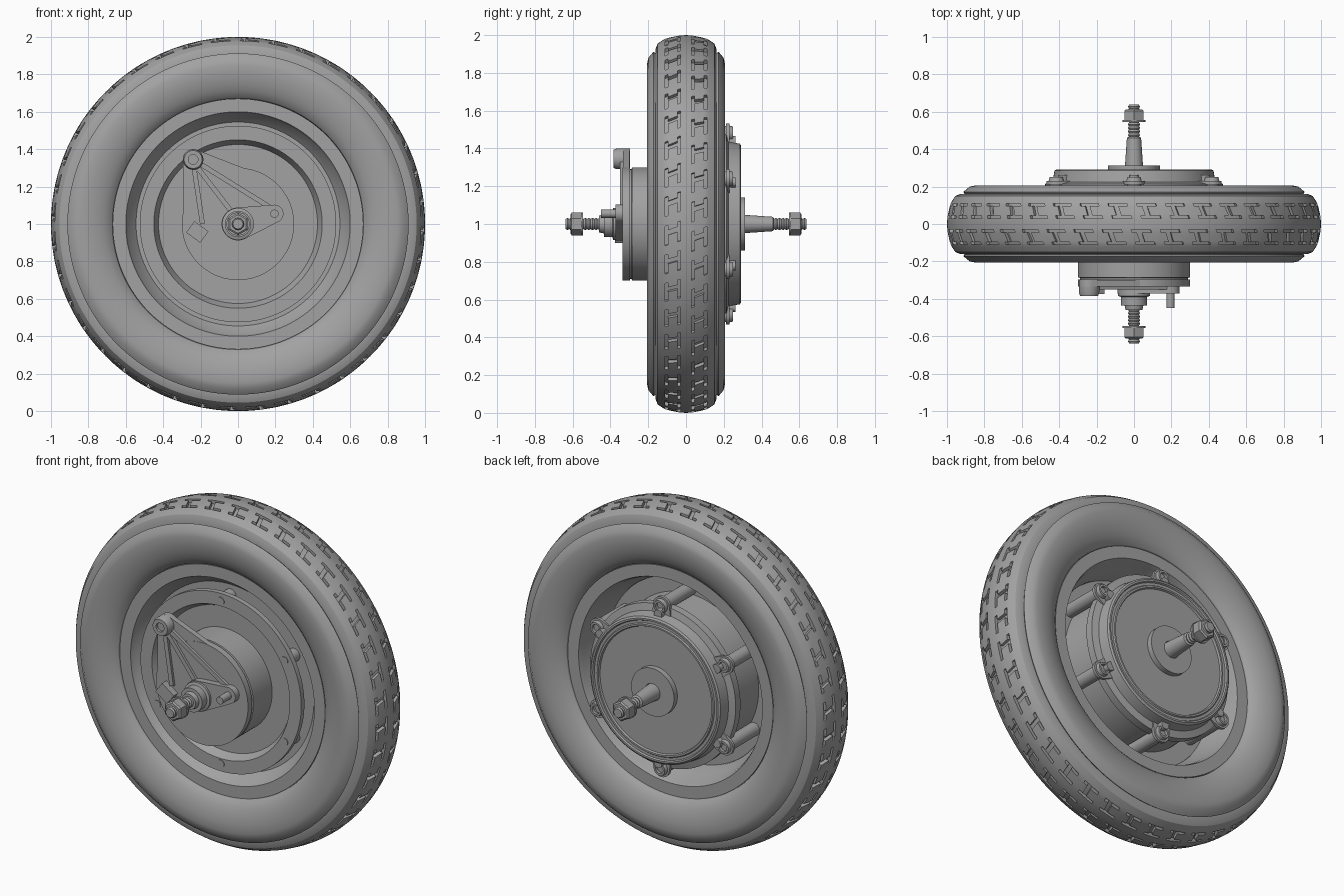
import bpy, bmesh
from math import sin, cos, pi, radians
from mathutils import Vector

if "Cube" in bpy.data.objects:
    bpy.data.objects.remove(bpy.data.objects["Cube"], do_unlink=True)

grey = bpy.data.materials.new("mid grey")
grey.use_nodes = True
colour = (0.36, 0.36, 0.36, 1)
grey.diffuse_color = colour
grey.node_tree.nodes["Principled BSDF"].inputs["Base Color"].default_value = colour
AXIS = 1.0  # height of the wheel axis


def finish(bm, name, angle=30):
    bmesh.ops.recalc_face_normals(bm, faces=bm.faces)
    mesh = bpy.data.meshes.new(name)
    bm.to_mesh(mesh)
    bm.free()
    mesh.materials.append(grey)
    ob = bpy.data.objects.new(name, mesh)
    bpy.context.collection.objects.link(ob)
    bpy.ops.object.select_all(action='DESELECT')
    ob.select_set(True)
    bpy.context.view_layer.objects.active = ob
    bpy.ops.object.shade_smooth_by_angle(angle=radians(angle))
    return ob


def revolve(bm, profile, n, x=0, z=0, closed=False, turn=0, skew=None):
    """Spin (radius, y) points about the y direction; returns rows of faces."""
    rings = []
    for r, y in profile:
        if r == 0:
            rings.append([bm.verts.new((x, y, AXIS + z))] * n)
            continue
        s = skew(y) if skew else 0
        rings.append([bm.verts.new((x + r * cos(2 * pi * i / n + turn + s), y,
                                    AXIS + z + r * sin(2 * pi * i / n + turn + s)))
                      for i in range(n)])
    pairs = list(zip(rings, rings[1:])) + ([(rings[-1], rings[0])] if closed else [])
    rows = []
    for a, b in pairs:
        row = []
        for i in range(n):
            j = (i + 1) % n
            quad = list(dict.fromkeys((a[i], a[j], b[j], b[i])))
            row.append(bm.faces.new(quad))
        rows.append(row)
    return rows


def lathe(name, profile, n=96, **kw):
    bm = bmesh.new()
    revolve(bm, profile, n, **kw)
    return finish(bm, name)


def cylinder(name, r, y0, y1, n=32, **kw):
    return lathe(name, [(0, y0), (r, y0), (r, y1), (0, y1)], n, **kw)


def plate(name, discs, y0, y1):
    """Flat plate wrapped round several discs given as (x, z, radius)."""
    bm = bmesh.new()
    for x, z, r in discs:
        for i in range(64):
            a = 2 * pi * i / 64
            for y in (y0, y1):
                bm.verts.new((x + r * cos(a), y, AXIS + z + r * sin(a)))
    res = bmesh.ops.convex_hull(bm, input=bm.verts)
    loose = {v for v in res["geom_interior"] + res["geom_unused"]
             if isinstance(v, bmesh.types.BMVert)}
    bmesh.ops.delete(bm, geom=list(loose), context='VERTS')
    bmesh.ops.dissolve_limit(bm, angle_limit=0.01, verts=bm.verts, edges=bm.edges)
    return finish(bm, name)


def beam(name, a, b, width, y0, y1):
    a, b = Vector(a), Vector(b)
    side = Vector((-(b - a).y, (b - a).x)).normalized() * width / 2
    bm = bmesh.new()
    for p in (a + side, a - side, b + side, b - side):
        for y in (y0, y1):
            bm.verts.new((p.x, y, AXIS + p.y))
    bmesh.ops.convex_hull(bm, input=bm.verts)
    return finish(bm, name)


# Tyre: one closed section, with H-shaped grooves sunk into the tread
PERIOD, BLOCKS = 6, 40
crown = [(0.955, 0.15), (0.972, 0.125), (0.98, 0.11), (0.985, 0.095),
         (0.996, 0.045), (0.998, 0.03)]
wall = [(0.67, 0.13), (0.675, 0.15), (0.69, 0.165), (0.715, 0.18), (0.75, 0.194),
        (0.8, 0.205), (0.85, 0.206), (0.88, 0.199), (0.912, 0.172), (0.905, 0.162),
        (0.93, 0.16)]
half = wall + crown
section = half + [(1.0, 0)] + [(r, -y) for r, y in reversed(half)]
bm = bmesh.new()
rows = revolve(bm, section, PERIOD * BLOCKS, closed=True,
               skew=lambda y: max(-0.16, min(0.16, y)) * 0.35)
grooves = []
for k, row in enumerate(rows):
    c = k - len(wall)
    if 0 <= c < 12:
        lane = min(c, 11 - c)        # mirrored across the crown
        shift = 0 if c < 6 else 3    # the two sides are staggered
        for i, f in enumerate(row):
            step = (i + shift) % PERIOD
            if (lane in (2, 4) and step < 4) or (lane == 3 and step == 2):
                grooves.append(f)
res = bmesh.ops.extrude_face_region(bm, geom=grooves)
bmesh.ops.delete(bm, geom=grooves, context='FACES_ONLY')
for v in res["geom"]:
    if isinstance(v, bmesh.types.BMVert):
        v.co += Vector((-v.co.x, 0, AXIS - v.co.z)).normalized() * 0.02
finish(bm, "tyre", 28)

# Rim with a lip on each side and a sloping inner barrel
lathe("rim", [(0.67, -0.13), (0.67, -0.145), (0.6, -0.145), (0.59, -0.12), (0.545, -0.07),
              (0.545, -0.02), (0.57, 0.03), (0.59, 0.12), (0.6, 0.145), (0.67, 0.145),
              (0.67, 0.13)], 128, closed=True)
# Web closing the gap between the rim barrel and the hub
lathe("rim_web", [(0.42, -0.07), (0.56, -0.07), (0.56, -0.04), (0.42, -0.04)], closed=True)

# Hub shell: recessed front flange, barrel and stepped back cover
lathe("hub_shell", [(0, -0.11), (0.425, -0.11), (0.45, -0.16), (0.525, -0.16), (0.525, -0.13),
                    (0.45, -0.125), (0.44, 0.15), (0.475, 0.17), (0.475, 0.215), (0.435, 0.225),
                    (0.425, 0.285), (0.415, 0.292), (0.405, 0.292), (0.4, 0.283), (0.385, 0.283),
                    (0.38, 0.29), (0.37, 0.29), (0.365, 0.28), (0, 0.28)], 128)
lathe("back_boss", [(0.14, 0.27), (0.14, 0.312), (0.05, 0.312), (0.05, 0.27)], 64)

# Six bolt posts with back lugs and front bolt heads
for i in range(6):
    a = radians(30 + 60 * i)
    x, z = 0.48 * cos(a), 0.48 * sin(a)
    cylinder("bolt_post", 0.038, -0.13, 0.215, 24, x=x, z=z)
    plate("back_lug", [(x, z, 0.052), (x * 0.88, z * 0.88, 0.06)], 0.212, 0.23)
    lathe("lug_socket", [(0.042, 0.225), (0.036, 0.25), (0.024, 0.25), (0.024, 0.232),
                         (0, 0.232)], 24, x=x, z=z)
    plate("lug_rib", [(x * 0.92, z * 0.92, 0.025), (x * 0.85, z * 0.85, 0.025)], 0.225, 0.262)
    cylinder("front_bolt", 0.023, -0.164, -0.15, 24, x=x, z=z)

# Brake drum, backing plate and pivot ear
lathe("brake_drum", [(0.3, -0.1), (0.3, -0.285), (0.29, -0.288), (0.29, -0.3), (0, -0.3)])
pivot, arm_end = (-0.24, 0.345), (0.195, 0.055)
cylinder("brake_plate", 0.3, -0.335, -0.297, 96)
plate("plate_ear", [(*pivot, 0.055), (0, 0, 0.29)], -0.333, -0.3)
lathe("pivot_boss", [(0, -0.297), (0.055, -0.297), (0.055, -0.365), (0.048, -0.385),
                     (0.026, -0.385), (0.026, -0.37), (0, -0.37)], 40, x=pivot[0], z=pivot[1])
for name, a, b in (("upper_rib", (-0.2, 0.32), (0.17, 0.09)),
                   ("left_rib", (-0.235, 0.3), (-0.19, 0.0)),
                   ("middle_rib", (-0.215, 0.3), (-0.03, 0.06))):
    beam(name, a, b, 0.026, -0.35, -0.33)

# Brake lever with cable pin, and a cable stop
plate("brake_lever", [(0, 0, 0.088), (*arm_end, 0.048)], -0.372, -0.33)
cylinder("cable_pin", 0.022, -0.45, -0.36, 24, x=arm_end[0], z=arm_end[1])
beam("cable_stop", (-0.255, -0.015), (-0.18, -0.07), 0.075, -0.375, -0.33)
lathe("lever_boss", [(0.085, -0.36), (0.085, -0.385), (0.07, -0.39), (0.07, -0.435),
                     (0.05, -0.435), (0.045, -0.46), (0, -0.46)], 40)

# Axle: threaded ends, tapered back sleeve, washers and hex nuts
lathe("back_sleeve", [(0.05, 0.28), (0.045, 0.36), (0.038, 0.46), (0.03, 0.465), (0, 0.465)], 40)
for label, s in (("front", -1), ("back", 1)):
    thread = [(0, 0.4 * s)]
    for i in range(12):
        y = 0.4 + i * 0.019
        thread += [(0.033, y * s), (0.027, (y + 0.0095) * s)]
    lathe(label + "_thread", thread + [(0.032, 0.628 * s), (0.026, 0.638 * s), (0, 0.638 * s)], 24)
    cylinder(label + "_washer", 0.062, 0.545 * s, 0.557 * s, 40)
    lathe(label + "_nut", [(0, 0.557 * s), (0.06, 0.557 * s), (0.06, 0.605 * s),
                           (0.05, 0.612 * s), (0, 0.612 * s)], 6, turn=pi / 6)
